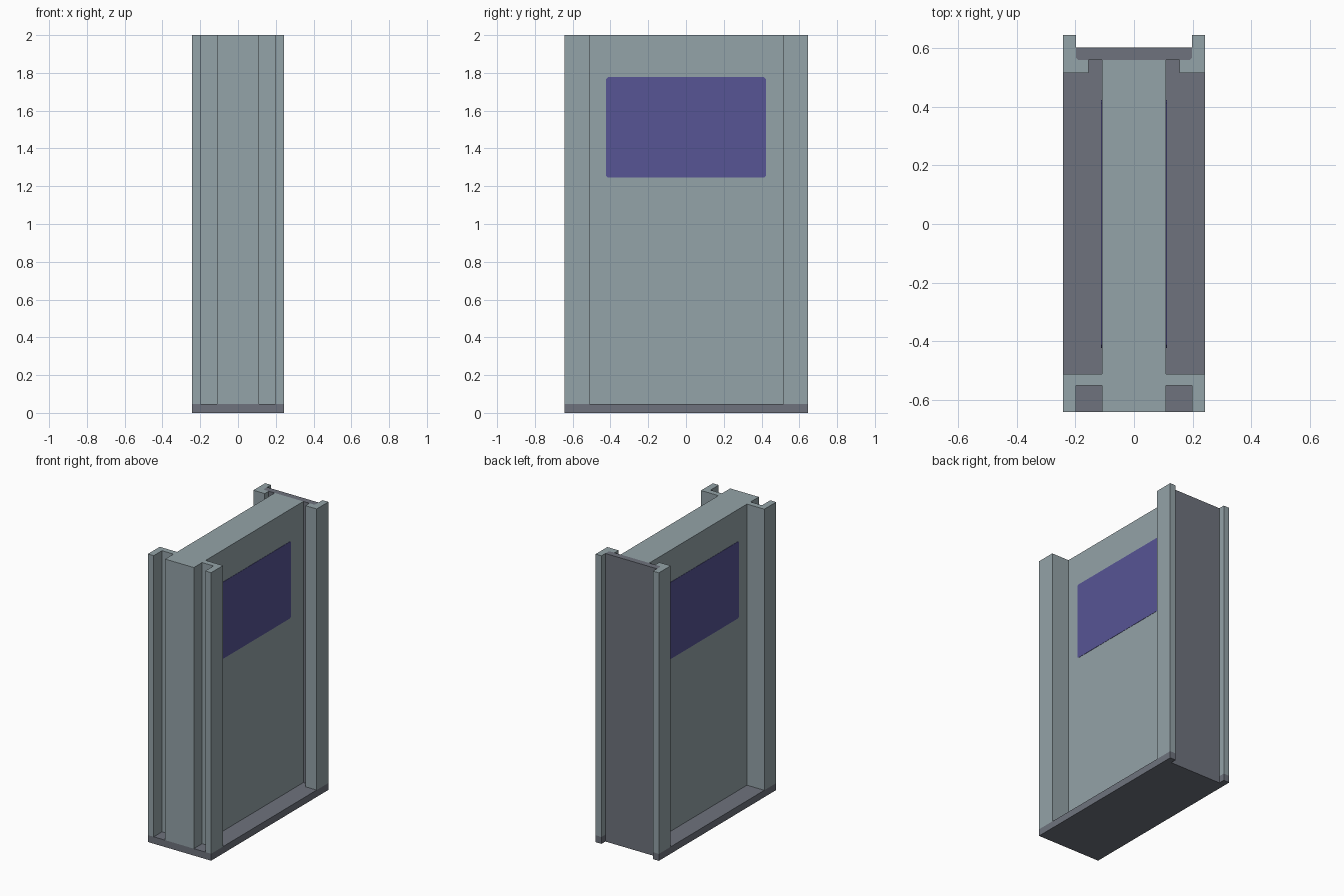
import bpy
import bmesh

if "Cube" in bpy.data.objects:
    bpy.data.objects.remove(bpy.data.objects["Cube"])


def material(name, rgb):
    m = bpy.data.materials.new(name)
    m.diffuse_color = (*rgb, 1.0)
    m.use_nodes = True
    m.node_tree.nodes["Principled BSDF"].inputs["Base Color"].default_value = m.diffuse_color
    return m


LIGHT = material("pale_grey", (0.296, 0.366, 0.392))
DARK = material("dark_grey", (0.156, 0.171, 0.205))
PURPLE = material("muted_purple", (0.095, 0.089, 0.301))


def extrude(name, points, direction, mat):
    """Close a 3D outline into a face and extrude it along direction."""
    bm = bmesh.new()
    face = bm.faces.new([bm.verts.new(p) for p in points])
    ext = bmesh.ops.extrude_face_region(bm, geom=[face], use_keep_orig=True)
    top = [v for v in ext["geom"] if isinstance(v, bmesh.types.BMVert)]
    bmesh.ops.translate(bm, verts=top, vec=direction)
    bmesh.ops.recalc_face_normals(bm, faces=bm.faces)
    mesh = bpy.data.meshes.new(name)
    bm.to_mesh(mesh)
    bm.free()
    mesh.materials.append(mat)
    obj = bpy.data.objects.new(name, mesh)
    bpy.context.collection.objects.link(obj)
    return obj


def prism(name, outline, z0, z1, mat):
    return extrude(name, [(x, y, z0) for x, y in outline], (0, 0, z1 - z0), mat)


def symmetric(half):
    """Complete a right-hand outline with its left-hand mirror image."""
    return half + [(-x, y) for x, y in reversed(half)]


def mirror_x(obj):
    obj.modifiers.new("mirror", 'MIRROR').use_axis[0] = True


W, FRONT, BACK = 0.243, -0.642, 0.645
FLOOR, TOP = 0.048, 2.0
POST, CORE = 0.198, 0.11

# Base plate, notched between the rear posts
prism("base", symmetric([(W, FRONT), (W, BACK), (POST, BACK), (POST, 0.602)]),
      0, FLOOR, DARK)

# Main body: central slab with grooved front posts
prism("body", symmetric([
    (CORE, FRONT), (CORE, -0.551), (POST, -0.551), (POST, FRONT),
    (W, FRONT), (W, -0.512), (CORE, -0.512), (CORE, 0.56)]),
    FLOOR, TOP, LIGHT)

# Rear posts with an inward lip
mirror_x(prism("rear_post", [
    (0.156, 0.516), (W, 0.516), (W, BACK), (POST, BACK),
    (POST, 0.568), (0.19, 0.56), (0.156, 0.56)], FLOOR, TOP, LIGHT))

# Dark panel closing the back
prism("back_panel", symmetric([(0.19, 0.56), (POST, 0.568), (POST, 0.602)]),
      FLOOR, TOP, DARK)

# Coloured window plates with clipped corners on both sides of the slab
y, z0, z1, c = 0.423, 1.245, 1.778, 0.01
corners = [(-y + c, z0), (y - c, z0), (y, z0 + c), (y, z1 - c),
           (y - c, z1), (-y + c, z1), (-y, z1 - c), (-y, z0 + c)]
mirror_x(extrude("side_window", [(CORE - 0.001, a, b) for a, b in corners],
                 (0.003, 0, 0), PURPLE))
